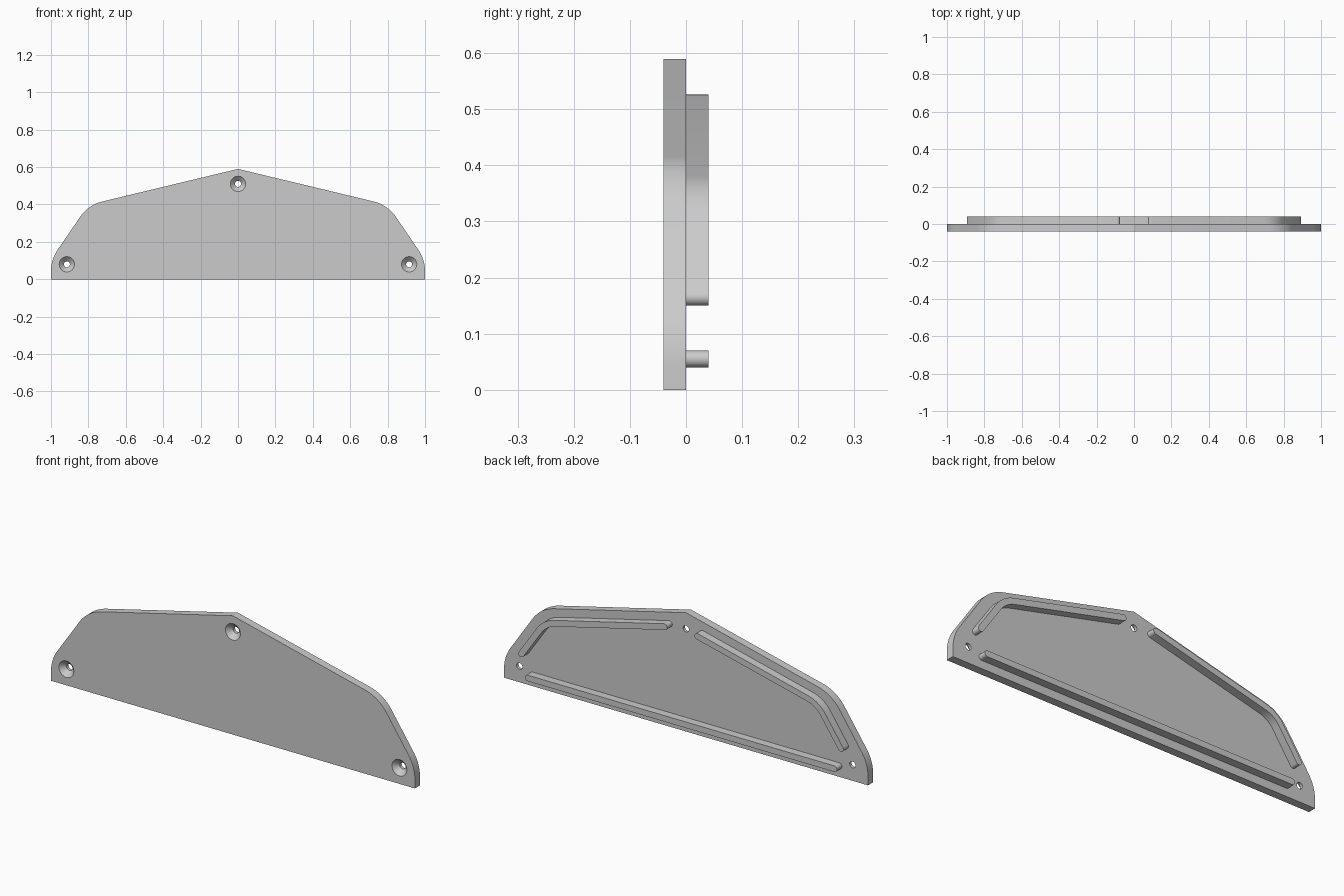
import bpy
import bmesh
import math
from mathutils import Vector

cube = bpy.data.objects.get("Cube")
if cube:
    bpy.data.objects.remove(cube, do_unlink=True)

THICK = 0.04        # plate depth and rib height
RIB_RADIUS = 0.015  # half the rib width

grey = bpy.data.materials.new("plain grey")
grey.use_nodes = True
grey.diffuse_color = (0.6, 0.6, 0.6, 1)
grey.node_tree.nodes["Principled BSDF"].inputs["Base Color"].default_value = (0.6, 0.6, 0.6, 1)


def fillet(before, corner, after, radius, steps=12):
    """Arc points rounding a corner between two straight lines."""
    c = Vector(corner)
    u = (Vector(before) - c).normalized()
    v = (Vector(after) - c).normalized()
    half = u.angle(v) / 2
    centre = c + (u + v).normalized() * radius / math.sin(half)
    start = c + u * radius / math.tan(half) - centre
    turn = math.pi - 2 * half
    if u.x * v.y - u.y * v.x > 0:
        turn = -turn
    result = []
    for i in range(steps + 1):
        a = turn * i / steps
        result.append(centre + Vector((start.x * math.cos(a) - start.y * math.sin(a),
                                       start.x * math.sin(a) + start.y * math.cos(a))))
    return result


def prism(name, outline, y0, y1):
    """Extrude an x-z outline along y."""
    bm = bmesh.new()
    face = bm.faces.new([bm.verts.new((p[0], y0, p[1])) for p in outline])
    grown = bmesh.ops.extrude_face_region(bm, geom=[face])["geom"]
    moved = [g for g in grown if isinstance(g, bmesh.types.BMVert)]
    bmesh.ops.translate(bm, verts=moved, vec=(0, y1 - y0, 0))
    bmesh.ops.recalc_face_normals(bm, faces=bm.faces)
    mesh = bpy.data.meshes.new(name)
    bm.to_mesh(mesh)
    bm.free()
    mesh.materials.append(grey)
    obj = bpy.data.objects.new(name, mesh)
    bpy.context.collection.objects.link(obj)
    return obj


def capsule(path, radius, steps=10):
    """Outline of a round-ended strip following a path."""
    path = [Vector(p) for p in path]
    sides = ([], [])
    for i, p in enumerate(path):
        t = (path[min(i + 1, len(path) - 1)] - path[max(i - 1, 0)]).normalized()
        n = Vector((-t.y, t.x)) * radius
        sides[0].append(p + n)
        sides[1].append(p - n)

    def cap(end, first):
        a0 = math.atan2(first.y - end.y, first.x - end.x)
        return [end + radius * Vector((math.cos(a0 - math.pi * i / steps),
                                       math.sin(a0 - math.pi * i / steps)))
                for i in range(1, steps)]

    return (sides[0] + cap(path[-1], sides[0][-1])
            + sides[1][::-1] + cap(path[0], sides[1][0]))


def smooth(obj):
    bpy.ops.object.select_all(action="DESELECT")
    obj.select_set(True)
    bpy.context.view_layer.objects.active = obj
    bpy.ops.object.shade_smooth_by_angle(angle=math.radians(25))


# Plate with rounded shoulders and a pointed top
base, hip, shoulder, peak = (1, 0), (1, 0.105), (0.8, 0.398), (0, 0.59)
half = [Vector(base)] + fillet(base, hip, shoulder, 0.2) + fillet(hip, shoulder, peak, 0.2)
outline = half + [Vector(peak)] + [Vector((-p.x, p.y)) for p in reversed(half)]
plate = prism("plate", outline, -THICK, 0)

# Countersunk screw holes
profile = [(0.047, -0.046), (0.016, -0.015), (0.016, 0.01)]
for x, z in ((-0.915, 0.08), (0.915, 0.08), (0, 0.51)):
    bm = bmesh.new()
    count = 32
    rings = [[bm.verts.new((x + r * math.cos(math.tau * i / count), y,
                            z + r * math.sin(math.tau * i / count)))
              for i in range(count)] for r, y in profile]
    for a, b in zip(rings, rings[1:]):
        for i in range(count):
            j = (i + 1) % count
            bm.faces.new((a[i], a[j], b[j], b[i]))
    bm.faces.new(rings[0])
    bm.faces.new(rings[-1])
    bmesh.ops.recalc_face_normals(bm, faces=bm.faces)
    mesh = bpy.data.meshes.new("hole_cutter")
    bm.to_mesh(mesh)
    bm.free()
    mesh.materials.append(grey)
    cutter = bpy.data.objects.new("hole_cutter", mesh)
    cutter.hide_render = True
    bpy.context.collection.objects.link(cutter)
    cut = plate.modifiers.new("screw_hole", "BOOLEAN")
    cut.operation = "DIFFERENCE"
    cut.solver = "EXACT"
    cut.object = cutter
    bpy.context.view_layer.objects.active = plate
    bpy.ops.object.modifier_apply(modifier=cut.name)
    bpy.data.objects.remove(cutter, do_unlink=True)
smooth(plate)

# Straight rib along the bottom of the back
lower_rib = prism("lower_rib", capsule([(-0.842, 0.055), (0.842, 0.055)], RIB_RADIUS),
                  -0.005, THICK)
smooth(lower_rib)

# Bent ribs under the sloping edges, mirrored
inner, bend, outer = (0.09, 0.511), (0.749, 0.353), (0.878, 0.165)
path = [inner] + fillet(inner, bend, outer, 0.145) + [outer]
upper_ribs = prism("upper_ribs", capsule(path, RIB_RADIUS), -0.005, THICK)
smooth(upper_ribs)
upper_ribs.modifiers.new("mirror", "MIRROR")
